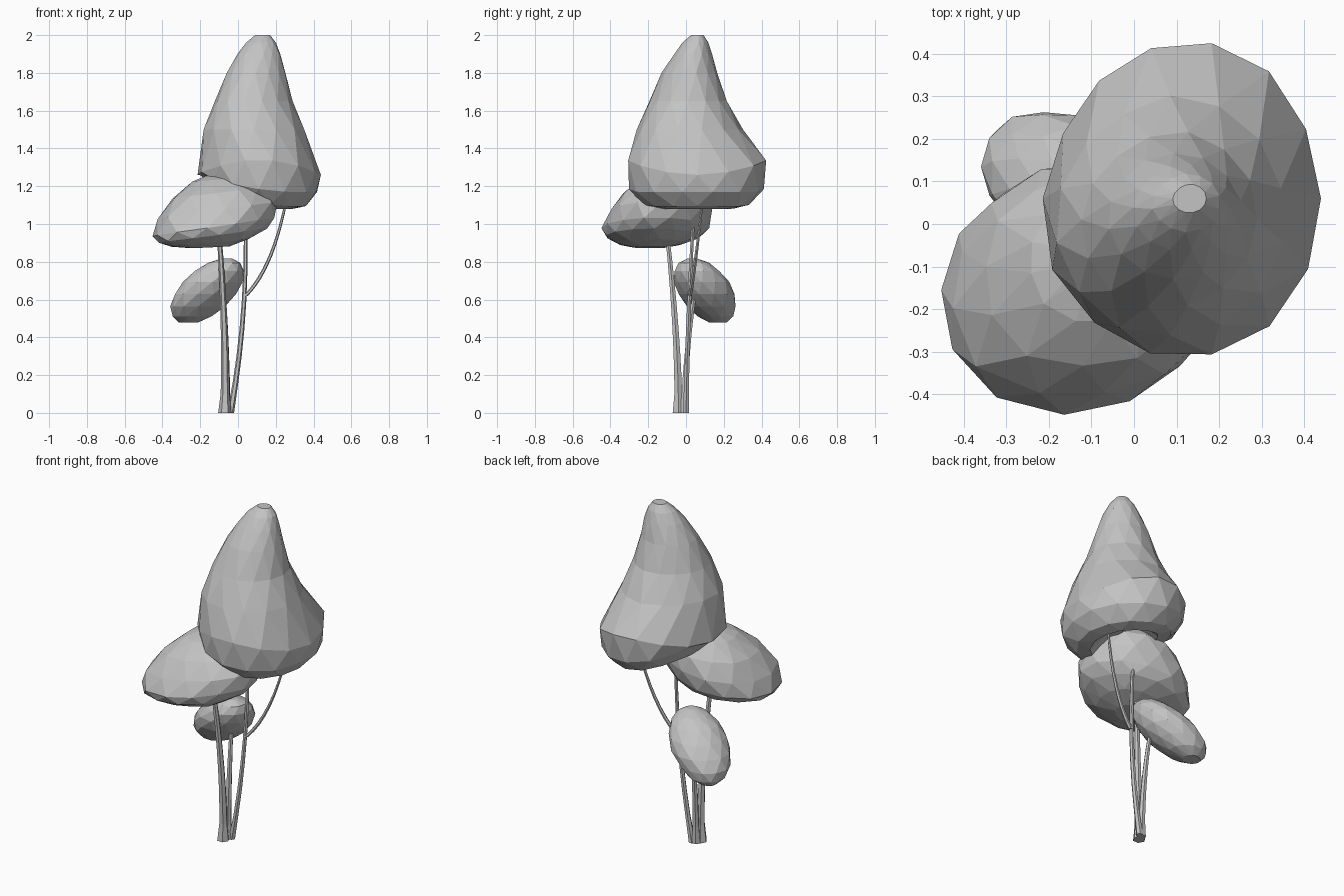
import bpy
import bmesh
import math
import random
from mathutils import Vector

random.seed(4)
cube = bpy.data.objects.get("Cube")
if cube:
    bpy.data.objects.remove(cube, do_unlink=True)

shade = (0.55, 0.55, 0.55, 1)
grey = bpy.data.materials.new("plain_grey")
grey.use_nodes = True
grey.diffuse_color = shade
grey.node_tree.nodes["Principled BSDF"].inputs["Base Color"].default_value = shade


def loft(name, rings, sides, rough=0.0, corner=0.0, toward=0):
    """Skin rings, each a centre, two half widths, a tilt and a saddle bend.
    The corner amount swells or trims the side facing the toward angle."""
    bm = bmesh.new()
    loops = []
    for index, (centre, wide, deep, tilt, saddle) in enumerate(rings):
        inner = 0 < index < len(rings) - 1
        wobble = rough if inner else 0
        stagger = 0.5 * (index % 2) if rough else 0
        loop = []
        for k in range(sides):
            angle = math.tau * (k + stagger) / sides
            facing = max(0, math.cos(angle - math.radians(toward)))
            grow = 1 + random.uniform(-wobble, wobble) + corner * facing ** 4
            lift = tilt * math.cos(angle) + saddle * math.cos(2 * angle)
            offset = Vector((math.cos(angle) * wide * grow,
                             math.sin(angle) * deep * grow, lift))
            loop.append(bm.verts.new(centre + offset))
        loops.append(loop)
    for index, (low, high) in enumerate(zip(loops, loops[1:])):
        for k in range(sides):
            n = (k + 1) % sides
            if index % 2:
                bm.faces.new((low[k], high[n], high[k]))
                bm.faces.new((low[k], low[n], high[n]))
            else:
                bm.faces.new((low[k], low[n], high[k]))
                bm.faces.new((low[n], high[n], high[k]))
    bm.faces.new(loops[0])
    bm.faces.new(loops[-1])
    bmesh.ops.recalc_face_normals(bm, faces=bm.faces)
    mesh = bpy.data.meshes.new(name)
    bm.to_mesh(mesh)
    bm.free()
    mesh.materials.append(grey)
    obj = bpy.data.objects.new(name, mesh)
    bpy.context.collection.objects.link(obj)


def clump(name, centre, wide, deep, rise, drop, lean, tilt, corner, sides):
    """Rounded leaf mass: an egg with its own rise and drop, leaning as it climbs."""
    rings = []
    steps = 7
    for step in range(steps + 1):
        angle = math.radians(-72 + step * 152 / steps)
        height = math.sin(angle) * (rise if angle > 0 else drop)
        size = math.cos(angle)
        middle = Vector(centre) + Vector((*lean, 1)) * height
        rings.append((middle, wide * size, deep * size, tilt * size ** 2, 0))
    loft(name, rings, sides, rough=0.03, corner=corner, toward=225)


def stem(name, foot, knee, tip, thick, flare):
    """Tapering stem along a bowed path, with an optional flared foot."""
    foot, knee, tip = Vector(foot), Vector(knee), Vector(tip)
    rings = []
    steps = 8
    for step in range(steps + 1):
        t = step / steps
        point = foot.lerp(knee, t).lerp(knee.lerp(tip, t), t)
        radius = thick * (1 - t / 2)
        if step == 0:
            radius *= flare
        rings.append((point, radius, radius, 0, 0))
    loft(name, rings, 6)


def crown(name, top, rim, profile, sides):
    """Tall bell whose axis bows as it climbs, with a wavy hollow rim."""
    rings = []
    for z, radius in profile:
        climb = max(0, (z - rim) / (top - rim))
        bow = math.sin(math.pi * climb)
        middle = Vector((0.11 - bow * 0.04 + climb * 0.02, 0.06 - bow * 0.05, z))
        stretch = 1.15 - climb * 0.3
        below = z < rim
        tilt = -0.045 if below else 0
        saddle = -0.04 if z == rim else 0.015 if below else 0
        rings.append((middle, radius, radius * stretch, tilt, saddle))
    loft(name, rings, sides, rough=0.02, corner=-0.08, toward=135)


# Tall main crown, from the hollow underside up to the tip
crown("main_crown", top=2, rim=1.3, sides=14, profile=[
    (1.2, 0.08), (1.11, 0.18), (1.125, 0.25), (1.2, 0.315), (1.3, 0.33),
    (1.5, 0.27), (1.65, 0.21), (1.8, 0.16), (1.9, 0.115), (1.96, 0.08), (2, 0.04)])

# Middle clump droops to a front corner, lower clump leans strongly to one side
clump("middle_clump", centre=(-0.12, -0.15, 1), wide=0.32, deep=0.28, rise=0.28,
      drop=0.13, lean=(0.2, 0.3), tilt=0.05, corner=0.12, sides=13)
clump("lower_clump", centre=(-0.16, 0.1, 0.65), wide=0.165, deep=0.15, rise=0.17,
      drop=0.18, lean=(0.6, -0.4), tilt=0, corner=0, sides=12)

# Stems sharing one flared foot, and a side branch into the crown
stem("front_stem", foot=(-0.07, -0.04, 0), knee=(-0.06, -0.04, 0.4),
     tip=(-0.1, -0.1, 0.95), thick=0.025, flare=1.4)
stem("back_stem", foot=(-0.06, -0.01, 0), knee=(-0.06, 0, 0.4),
     tip=(-0.08, 0.06, 0.7), thick=0.02, flare=1.3)
stem("side_stem", foot=(-0.04, 0, 0), knee=(0.07, 0.01, 0.6),
     tip=(0.03, 0.05, 1.2), thick=0.016, flare=1.2)
stem("side_branch", foot=(0.04, 0.02, 0.62), knee=(0.19, 0.05, 0.77),
     tip=(0.26, 0.09, 1.15), thick=0.013, flare=1)
